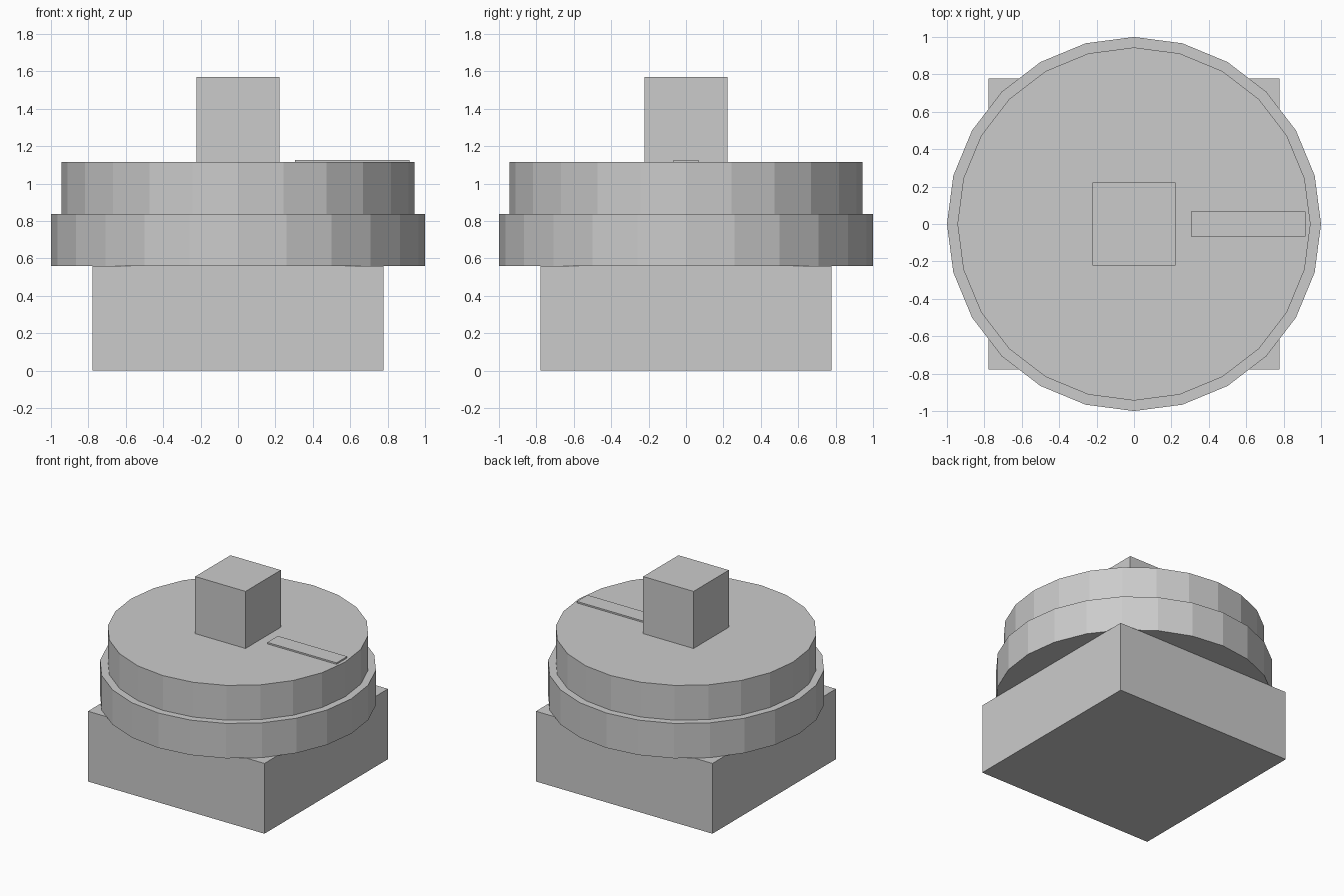
import bpy

if "Cube" in bpy.data.objects:
    bpy.data.objects.remove(bpy.data.objects["Cube"])


def box(name, x0, x1, half_y, z0, z1):
    bpy.ops.mesh.primitive_cube_add(size=1, location=((x0 + x1) / 2, 0, (z0 + z1) / 2))
    ob = bpy.context.object
    ob.name = name
    ob.scale = (x1 - x0, 2 * half_y, z1 - z0)
    bpy.ops.object.transform_apply(location=False, rotation=False, scale=True)
    return ob


def disc(name, radius, z0, z1):
    bpy.ops.mesh.primitive_cylinder_add(vertices=24, radius=radius, depth=z1 - z0,
                                        location=(0, 0, (z0 + z1) / 2))
    bpy.context.object.name = name


# square base
box("base", -0.778, 0.778, 0.778, 0, 0.56)
# two stacked 24-sided discs
disc("lower_disc", 1.0, 0.56, 0.838)
disc("upper_disc", 0.944, 0.838, 1.115)
# central post and thin pointer strip
box("center_post", -0.222, 0.222, 0.222, 1.115, 1.57)
box("pointer_strip", 0.305, 0.916, 0.067, 1.115, 1.127)
